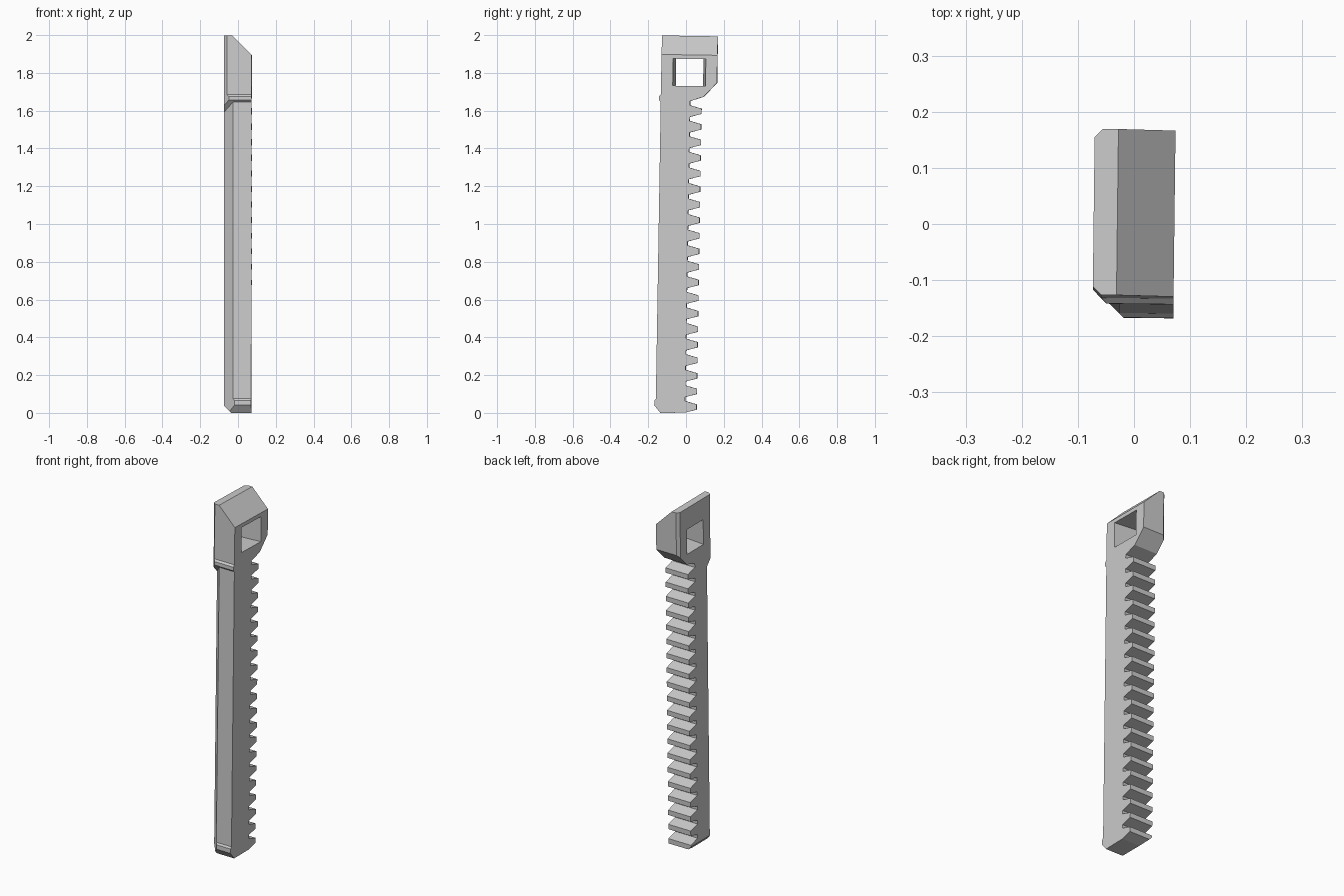
import bpy, bmesh
from mathutils import Matrix

if "Cube" in bpy.data.objects:
    bpy.data.objects.remove(bpy.data.objects["Cube"])

X = 0.072          # half thickness
BACK = -0.160      # plain long edge, before the slight lean


def prism(name, profile, x0, x1):
    """Extrude a y-z outline along x."""
    bm = bmesh.new()
    face = bm.faces.new([bm.verts.new((x0, y, z)) for y, z in profile])
    ext = bmesh.ops.extrude_face_region(bm, geom=[face])
    moved = [v for v in ext["geom"] if isinstance(v, bmesh.types.BMVert)]
    bmesh.ops.translate(bm, verts=moved, vec=(x1 - x0, 0, 0))
    bmesh.ops.recalc_face_normals(bm, faces=bm.faces)
    return finish(name, bm)


def hull(name, points):
    """Convex solid around a few points."""
    bm = bmesh.new()
    for p in points:
        bm.verts.new(p)
    bmesh.ops.convex_hull(bm, input=bm.verts)
    bmesh.ops.dissolve_limit(bm, angle_limit=0.001, verts=bm.verts, edges=bm.edges)
    bmesh.ops.recalc_face_normals(bm, faces=bm.faces)
    return finish(name, bm)


def finish(name, bm):
    mesh = bpy.data.meshes.new(name)
    bm.to_mesh(mesh)
    bm.free()
    obj = bpy.data.objects.new(name, mesh)
    bpy.context.collection.objects.link(obj)
    return obj


def cut(obj, cutter):
    cutter.hide_render = True
    bpy.context.view_layer.objects.active = obj
    mod = obj.modifiers.new("cut", "BOOLEAN")
    mod.operation, mod.solver, mod.object = "DIFFERENCE", "EXACT", cutter
    bpy.ops.object.modifier_apply(modifier=mod.name)
    bpy.data.objects.remove(cutter)


# outline: end lip, plain edge, stop ridge, head
profile = [(-0.135, 0), (-0.168, 0.04), (-0.168, 0.065), (BACK, 0.075),
           (BACK, 1.645), (-0.170, 1.655), (-0.170, 1.675), (BACK, 1.685),
           (BACK, 1.998), (0.136, 1.998), (0.136, 1.752), (0.067, 1.677),
           (-0.005, 1.653)]
# row of teeth, top to bottom
for i in range(20):
    c = 1.6 - 0.0824 * i
    profile += [(-0.005, c + 0.031), (0.056, c + 0.014),
                (0.056, c - 0.014), (-0.005, c - 0.031)]
bar = prism("toothed_bar", profile, -X, X)

# sloped top of the head
cut(bar, hull("top_slope", [(x, y, z) for y in (-0.3, 0.3)
                            for x, z in ((-0.05, 2.018), (0.1, 1.87), (0.1, 2.1), (-0.05, 2.1))]))

# window through the head, narrowing towards the plain side
cut(bar, hull("window", [(x, y, z) for z in (1.733, 1.876)
                         for x, y in ((0.08, -0.099), (0.08, 0.076), (-0.08, -0.083), (-0.08, 0.060))]))

# wide bevel along the long edge, ending in a slanted step under the head
d = 0.047
tri = [(-X + d + 0.012, BACK - 0.012), (-X - 0.02, BACK + d + 0.02), (-X - 0.02, BACK - 0.012)]
cut(bar, hull("edge_bevel", [(x, y, z) for x, y in tri
                             for z in (-0.1, 1.645 - 1.1 * (y - BACK))]))

# narrow bevels on the two upright head edges
for y, s, z0 in ((BACK, 1, 1.5), (0.136, -1, 1.6)):
    tri = [(-X + 0.015 + 0.02, y - s * 0.02), (-X - 0.02, y + s * 0.035), (-X - 0.02, y - s * 0.02)]
    cut(bar, hull("head_bevel", [(a, b, z) for a, b in tri for z in (z0, 2.1)]))

# bevel at the bottom end
cut(bar, hull("end_bevel", [(x, y, z) for y in (-0.3, 0.3)
                            for x, z in ((-X - 0.02, 0.06), (-X + 0.055, -0.02), (-X - 0.02, -0.02))]))

# slight lean and twist of the whole piece
bar.data.transform(Matrix.Rotation(-0.012, 4, "Z") @ Matrix.Rotation(-0.0165, 4, "X"))
lift = -min(v.co.z for v in bar.data.vertices)
bar.data.transform(Matrix.Translation((0, 0, lift)))
